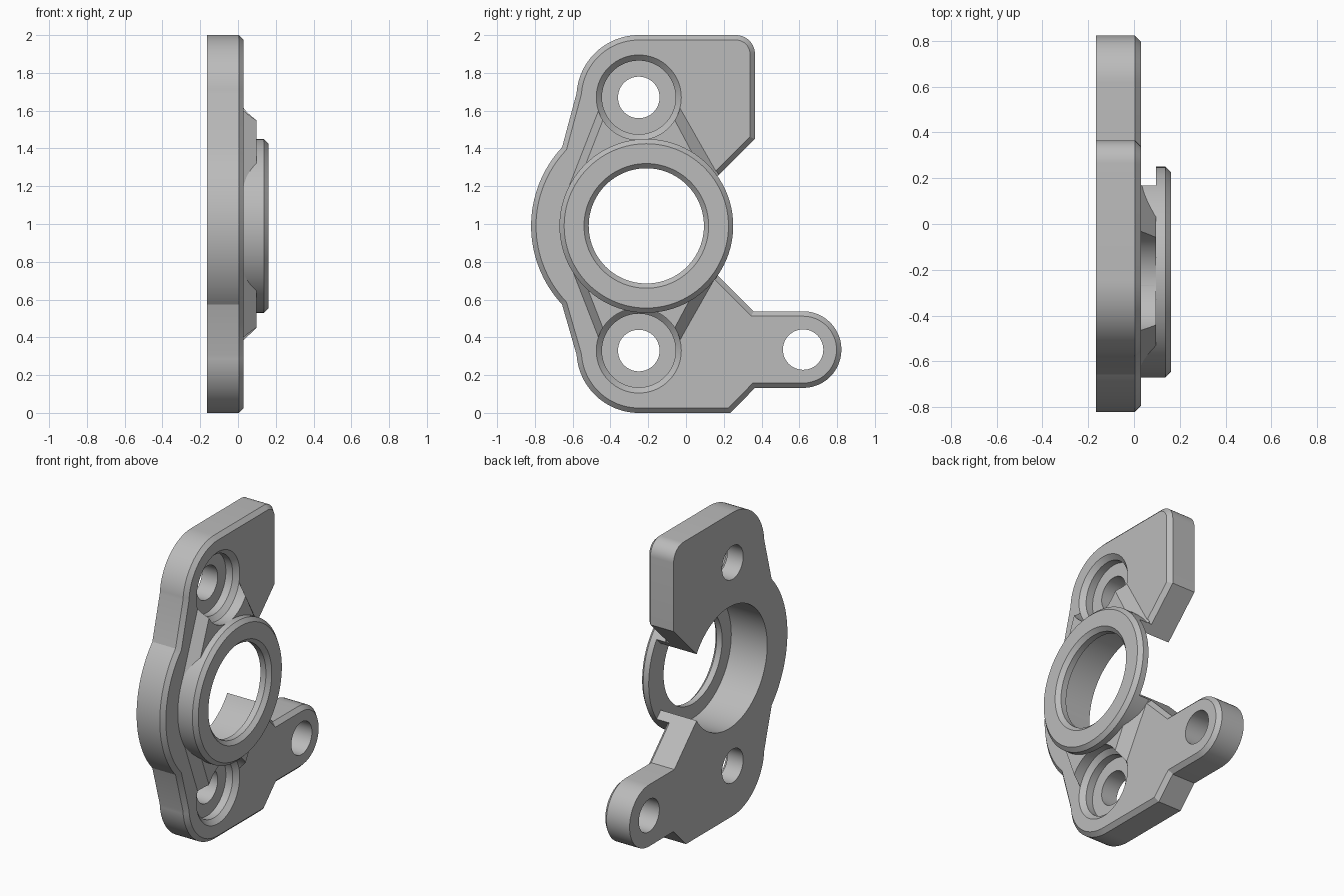
import bpy, bmesh, math
from math import radians, cos, sin

cube = bpy.data.objects.get("Cube")
if cube:
    bpy.data.objects.remove(cube, do_unlink=True)

grey = bpy.data.materials.new("plain grey")
grey.use_nodes = True
grey.diffuse_color = (0.5, 0.5, 0.5, 1)
grey.node_tree.nodes["Principled BSDF"].inputs["Base Color"].default_value = (0.5, 0.5, 0.5, 1)

BACK, FACE, FLANGE = -0.165, 0.03, 0.097     # levels along x
MID = 0.99                                   # mirror height of the body
BORE = (-0.21, MID)
TOP_HOLE, LOW_HOLE, LUG = (-0.25, 1.67), (-0.25, 0.33), (0.62, 0.335)


def finish(bm, name):
    bmesh.ops.recalc_face_normals(bm, faces=bm.faces)
    mesh = bpy.data.meshes.new(name)
    bm.to_mesh(mesh)
    bm.free()
    mesh.materials.append(grey)
    ob = bpy.data.objects.new(name, mesh)
    bpy.context.collection.objects.link(ob)
    return ob


def loft(name, low, high, x0, x1, chamfer=0):
    """Solid between two (y, z) outlines, optionally chamfered on the front rim."""
    bm = bmesh.new()
    a = [bm.verts.new((x0, y, z)) for y, z in low]
    b = [bm.verts.new((x1, y, z)) for y, z in high]
    bm.faces.new(a)
    front = bm.faces.new(b)
    for i in range(len(a)):
        j = (i + 1) % len(a)
        bm.faces.new((a[i], a[j], b[j], b[i]))
    if chamfer:
        bmesh.ops.recalc_face_normals(bm, faces=bm.faces)
        bmesh.ops.bevel(bm, geom=list(front.edges), offset=chamfer, segments=1,
                        affect='EDGES', clamp_overlap=False)
    return finish(bm, name)


def lathe(name, centre, profile, closed=False, steps=96):
    """Turn an (r, x) profile about an x-directed axis."""
    bm = bmesh.new()
    rings = []
    for r, x in profile:
        rings.append([bm.verts.new((x, centre[0] + r * cos(math.tau * k / steps),
                                    centre[1] + r * sin(math.tau * k / steps)))
                      for k in range(steps)])
    pairs = list(zip(rings, rings[1:]))
    if closed:
        pairs.append((rings[-1], rings[0]))
    else:
        bm.faces.new(rings[0])
        bm.faces.new(rings[-1])
    for a, b in pairs:
        for k in range(steps):
            n = (k + 1) % steps
            bm.faces.new((a[k], a[n], b[n], b[k]))
    return finish(bm, name)


def cut(ob, cutters):
    bpy.context.view_layer.objects.active = ob
    for c in cutters:
        mod = ob.modifiers.new("cut", 'BOOLEAN')
        mod.operation = 'DIFFERENCE'
        mod.solver = 'EXACT'
        mod.object = c
        bpy.ops.object.modifier_apply(modifier=mod.name)


def arc(centre, r, start, end, steps=24):
    return [(centre[0] + r * cos(radians(start + (end - start) * k / steps)),
             centre[1] + r * sin(radians(start + (end - start) * k / steps)))
            for k in range(steps + 1)]


# Cutters: bore, stepped screw holes, lug hole and the side opening
bore = lathe("bore_cutter", BORE, [(0.4, -0.4), (0.4, FLANGE)])
holes = [lathe("hole_cutter", c, [(0.11, -0.4), (0.11, -0.05), (0.195, -0.05),
                                  (0.195, 0.0), (0.225, FACE), (0.225, 0.3)])
         for c in (TOP_HOLE, LOW_HOLE)]
lug_hole = lathe("lug_cutter", LUG, [(0.107, -0.4), (0.107, 0.3)], steps=48)
apex = -0.095
wedge_outline = [(apex, MID), (apex + 1, MID - 1), (apex + 1, MID + 1)]
opening = loft("opening_cutter", wedge_outline, wedge_outline, -0.4, FLANGE)
cutters = [bore, lug_hole, opening] + holes

# Plate with chamfered front rim
outline = (arc((0.265, 1.9), 0.1, 0, 90, 10)
           + arc(TOP_HOLE, 0.33, 90, 176)
           + arc(BORE, 0.61, 137, 223, 32)
           + arc(LOW_HOLE, 0.33, 184, 270)
           + [(0.235, 0.0), (0.365, 0.132)]
           + arc(LUG, 0.203, -90, 90)
           + [(0.357, 0.538), (apex, MID), (0.365, 1.45)])
plate = loft("mounting_plate", outline, outline, BACK, FACE, chamfer=0.026)
cut(plate, [bore, lug_hole] + holes)

# Boss wall behind the flange, open on one side
boss = lathe("boss_wall", BORE, [(0.4, 0.0), (0.46, 0.0), (0.46, FLANGE), (0.4, FLANGE)],
             closed=True)
cut(boss, [opening] + holes)

# Flange ring with chamfered rims
flange = lathe("flange_ring", BORE, [(0.305, FLANGE), (0.46, FLANGE), (0.46, 0.137),
                                     (0.435, 0.162), (0.33, 0.162), (0.305, 0.137)],
               closed=True)

# Sloped gussets joining the boss to both screw holes
foot = [(-0.42, 1.72), (-0.63, 1.18), (0.17, 1.18), (0.18, 1.25), (-0.087, 1.72)]
crest = [(-0.374, 1.72), (-0.584, 1.18), (0.09, 1.18), (0.1, 1.25), (-0.15, 1.72)]
parts = [plate, boss, flange]
for name, flip in (("upper_gusset", False), ("lower_gusset", True)):
    low, high = [[(y, 2 * MID - z + 0.02 if flip else z) for y, z in pts]
                 for pts in (foot, crest)]
    gusset = loft(name, low, high, FACE - 0.005, FLANGE)
    cut(gusset, [bore, opening] + holes)
    parts.append(gusset)

for c in cutters:
    bpy.data.objects.remove(c, do_unlink=True)

# Smooth round walls, keep hard edges
bpy.ops.object.select_all(action='DESELECT')
for ob in parts:
    ob.select_set(True)
bpy.context.view_layer.objects.active = plate
bpy.ops.object.shade_smooth_by_angle(angle=radians(25))
